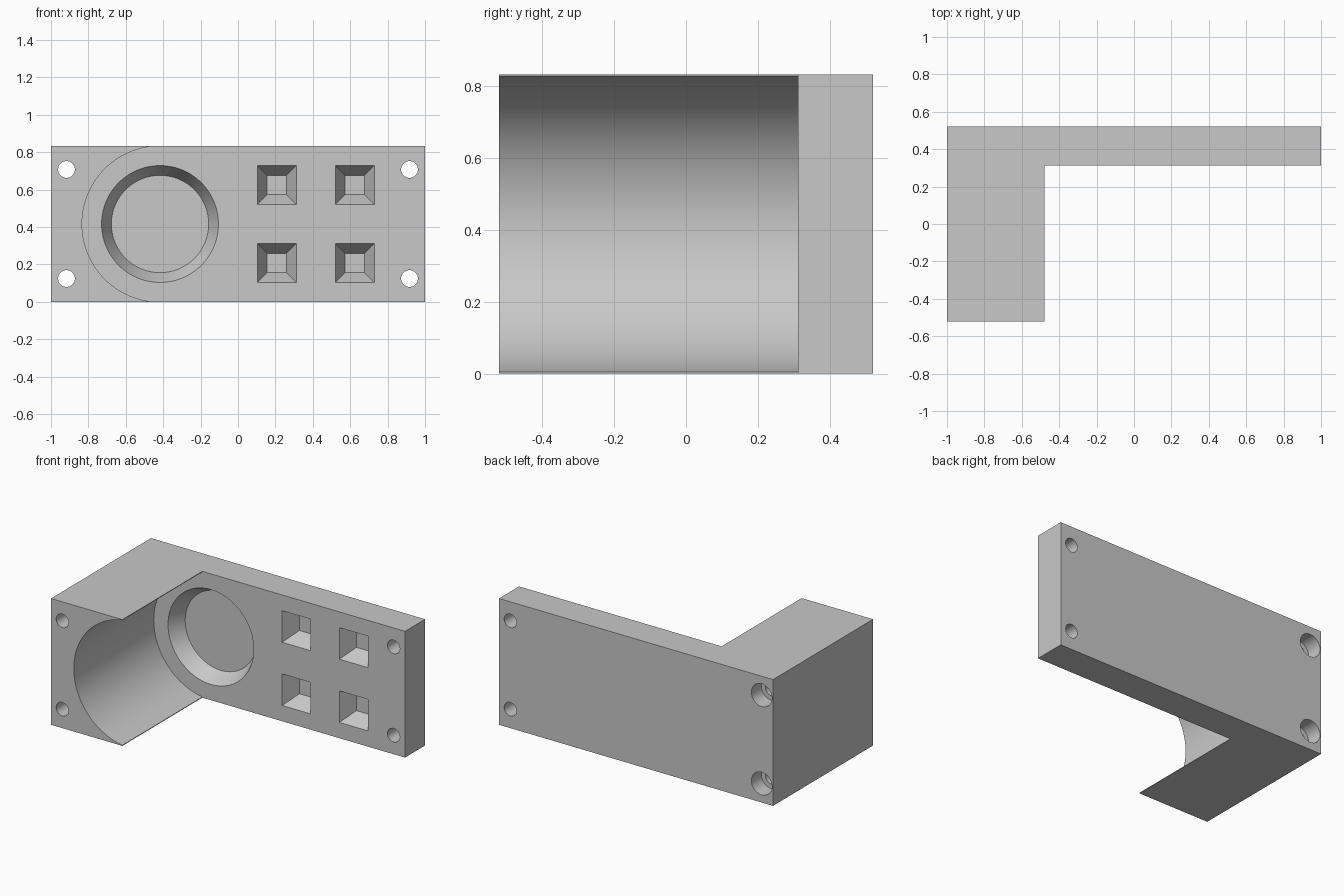
import bpy, bmesh, math
from mathutils import Matrix

default_cube = bpy.data.objects.get("Cube")
if default_cube:
    bpy.data.objects.remove(default_cube, do_unlink=True)

grey = bpy.data.materials.new("plain grey")
grey.use_nodes = True
grey.diffuse_color = (0.58, 0.58, 0.58, 1)
grey.node_tree.nodes["Principled BSDF"].inputs["Base Color"].default_value = grey.diffuse_color

FRONT, BACK, FACE, HEIGHT = -0.521, 0.521, 0.3125, 0.833
MID = HEIGHT / 2
RECESS = 0.104


def new_object(name, bm):
    bmesh.ops.recalc_face_normals(bm, faces=bm.faces)
    mesh = bpy.data.meshes.new(name)
    bm.to_mesh(mesh)
    bm.free()
    mesh.materials.append(grey)
    obj = bpy.data.objects.new(name, mesh)
    bpy.context.collection.objects.link(obj)
    return obj


def cut(body, x, z, y0, y1, r0, r1, sides=64):
    """Subtract a round or square tapered plug running along y."""
    bm = bmesh.new()
    turn = Matrix.Rotation(math.pi / 4 if sides == 4 else 0, 4, 'Z')
    place = Matrix.Translation((x, (y0 + y1) / 2, z)) @ Matrix.Rotation(-math.pi / 2, 4, 'X')
    bmesh.ops.create_cone(bm, cap_ends=True, segments=sides, radius1=r0, radius2=r1,
                          depth=y1 - y0, matrix=place @ turn)
    cutter = new_object("cutter", bm)
    cutter.hide_render = True
    mod = body.modifiers.new("cut", 'BOOLEAN')
    mod.operation, mod.solver, mod.object = 'DIFFERENCE', 'EXACT', cutter
    bpy.context.view_layer.objects.active = body
    bpy.ops.object.modifier_apply(modifier=mod.name)
    bpy.data.objects.remove(cutter, do_unlink=True)


# L-shaped body: plate with an arm at one end
bm = bmesh.new()
outline = [(-1, FRONT), (-0.479, FRONT), (-0.479, FACE), (1, FACE), (1, BACK), (-1, BACK)]
base = bm.faces.new([bm.verts.new((x, y, 0)) for x, y in outline])
top = bmesh.ops.extrude_face_region(bm, geom=[base])["geom"]
bmesh.ops.translate(bm, vec=(0, 0, HEIGHT),
                    verts=[v for v in top if isinstance(v, bmesh.types.BMVert)])
body = new_object("bracket_body", bm)

# Half-round channel in the arm, ending at the plate face
cut(body, -0.417, MID, FRONT - 0.1, FACE, 0.4167, 0.4167, 128)

# Tapered round recess, extended slightly in front of the face
slope = 0.5
lip = 0.02
cut(body, -0.417, MID, FACE - lip, FACE + RECESS, 0.3125 + lip * slope, 0.26, 96)

# Four tapered square pockets
for x in (0.208, 0.625):
    for z in (0.208, 0.625):
        cut(body, x, z, FACE - lip, FACE + RECESS,
            (0.104 + lip * slope) * math.sqrt(2), 0.052 * math.sqrt(2), 4)

# Corner screw holes, counterbored behind the arm
for z in (0.125, HEIGHT - 0.125):
    for x in (-0.917, 0.917):
        cut(body, x, z, FRONT - 0.1, BACK + 0.1, 0.045, 0.045, 32)
    cut(body, -0.917, z, BACK - RECESS, BACK + 0.1, 0.075, 0.075, 32)

# Smooth round walls, sharp edges
bpy.ops.object.select_all(action='DESELECT')
body.select_set(True)
bpy.context.view_layer.objects.active = body
bpy.ops.object.shade_smooth_by_angle(angle=math.radians(25))
